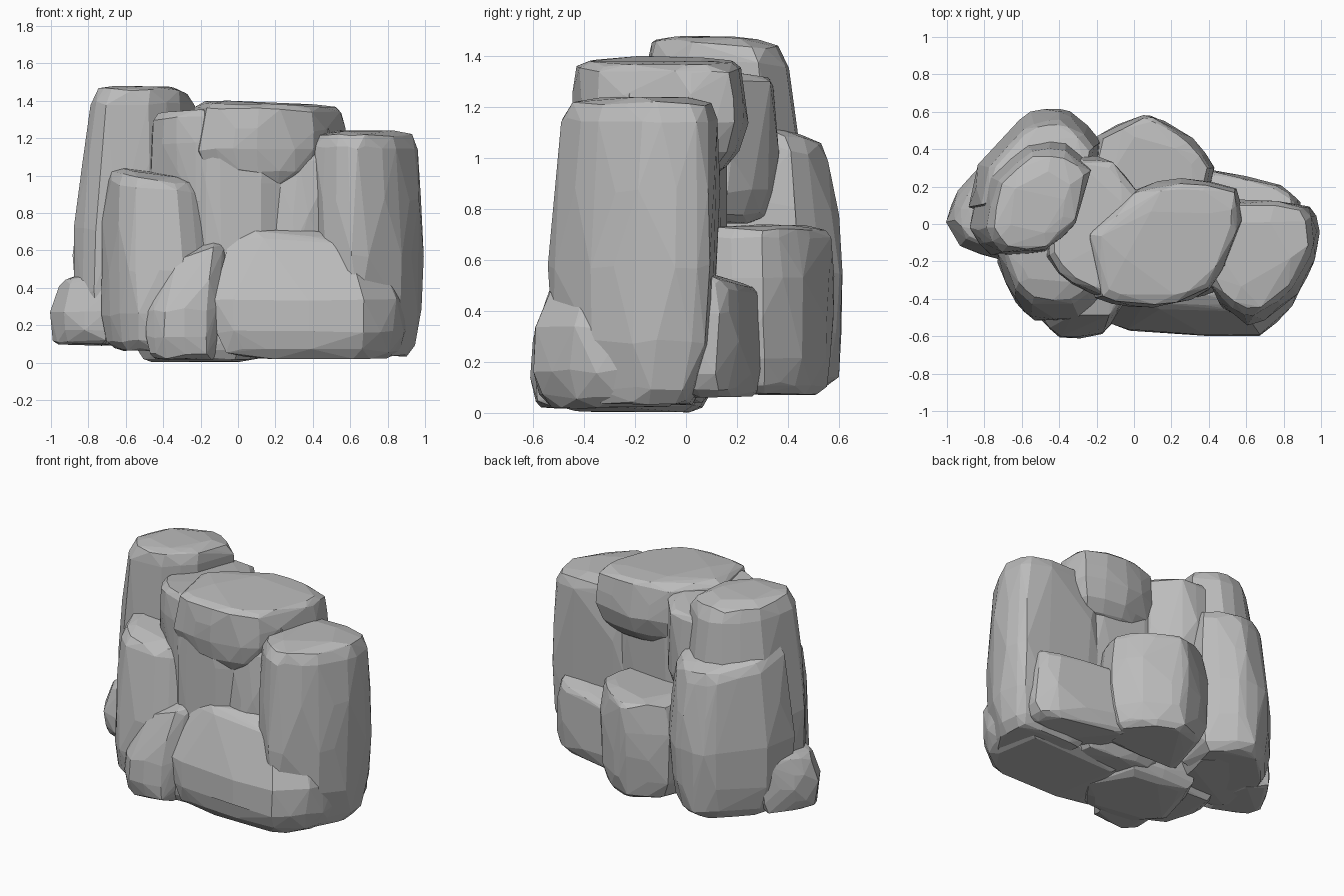
import bpy
import bmesh
import random
from mathutils import Vector

random.seed(4)

default_cube = bpy.data.objects.get("Cube")
if default_cube:
    bpy.data.objects.remove(default_cube, do_unlink=True)

# One plain stone colour
stone = bpy.data.materials.new("grey_stone")
stone.use_nodes = True
stone_colour = (0.5, 0.5, 0.5, 1)
stone.diffuse_color = stone_colour
stone.node_tree.nodes["Principled BSDF"].inputs["Base Color"].default_value = stone_colour

# Rounded upright profile shared by every boulder: height fraction, width
PROFILE = [(0, 0.76), (0.05, 0.9), (0.2, 0.98), (0.45, 1), (0.7, 1), (0.93, 0.97), (0.985, 0.88), (1, 0.6)]


def chipped(point, amount):
    """Nudge a point so that the facets become irregular."""
    offset = Vector((random.uniform(-1, 1), random.uniform(-1, 1), random.uniform(-1, 1)))
    return point + offset * amount


def boulder(name, outline, bottom, top, top_width=1, foot_width=1,
            lean=(0, 0), tilt=(0, 0), chip=0.011):
    """Stack scaled copies of a plan outline and wrap them in a faceted hull."""
    corners = [Vector((x, y, 0)) for x, y in outline]
    centre = sum(corners, Vector()) / len(corners)
    mesh = bmesh.new()
    for height, width in PROFILE:
        # Upper part narrows, leans and tilts; lower part narrows to the foot
        upper = max(0, height - 0.4) / 0.6
        lower = max(0, 0.4 - height) / 0.4
        scale = width * (1 + (top_width - 1) * upper) * (1 + (foot_width - 1) * lower)
        shift = Vector((lean[0], lean[1], 0)) * upper
        for index, corner in enumerate(corners):
            following = corners[(index + 1) % len(corners)]
            for blend in (0, 0.5):
                arm = corner.lerp(following, blend) - centre
                # Push edge midpoints out slightly for rounder sides
                arm *= scale * (1.03 if blend else 1)
                slope = (arm.x * tilt[0] + arm.y * tilt[1]) * upper
                spot = centre + arm + shift
                spot.z = bottom + (top - bottom) * height + slope
                mesh.verts.new(chipped(spot, chip))
    hull = bmesh.ops.convex_hull(mesh, input=mesh.verts)
    spare = set(hull["geom_interior"]) | set(hull["geom_unused"])
    bmesh.ops.delete(mesh, geom=[g for g in spare if isinstance(g, bmesh.types.BMVert)], context="VERTS")
    # Merge nearly level triangles into broader stone faces
    bmesh.ops.dissolve_limit(mesh, angle_limit=0.06, verts=mesh.verts, edges=mesh.edges)
    bmesh.ops.recalc_face_normals(mesh, faces=mesh.faces)
    data = bpy.data.meshes.new(name)
    mesh.to_mesh(data)
    mesh.free()
    data.materials.append(stone)
    rock = bpy.data.objects.new(name, data)
    bpy.context.scene.collection.objects.link(rock)
    return rock


# Tall boulder on the positive x side
boulder("side_boulder",
        [(0.46, -0.44), (0.6, -0.54), (0.7, -0.52), (0.87, -0.38), (0.98, -0.2),
         (0.99, -0.04), (0.95, 0.09), (0.6, 0.12), (0.36, 0.1), (0.38, -0.25)],
        0.04, 1.23, top_width=0.94, foot_width=0.9, lean=(-0.02, 0.03))

# Low wide block wrapping round the front corner
boulder("front_block",
        [(-0.13, -0.54), (0.1, -0.59), (0.68, -0.6), (0.85, -0.45),
         (0.92, -0.25), (0.85, 0.02), (0, 0)],
        0.03, 0.7, top_width=0.76, foot_width=0.97, lean=(-0.05, 0.09), tilt=(-0.06, 0.06))

# Central mass, its broad cap and the recessed rib beside it
boulder("central_mass",
        [(-0.24, -0.36), (-0.1, -0.42), (0.12, -0.42), (0.24, -0.33), (0.5, -0.24),
         (0.48, 0.08), (0.2, 0.14), (-0.1, 0.15), (-0.28, -0.1)],
        0.05, 1.34, lean=(0, 0.01))
boulder("central_cap",
        [(-0.2, -0.4), (-0.02, -0.44), (0.22, -0.43), (0.4, -0.35), (0.52, -0.12),
         (0.57, 0.02), (0.55, 0.18), (0.25, 0.24), (0, 0.18), (-0.25, -0.05)],
        0.94, 1.38, top_width=0.97, foot_width=0.86, tilt=(-0.04, 0))
boulder("front_rib",
        [(0.13, -0.36), (0.3, -0.4), (0.46, -0.36), (0.45, -0.15), (0.13, -0.15)],
        0.5, 1.13, top_width=0.78, lean=(0.02, 0.02))

# Shoulder column joining the central mass to the tower
boulder("upper_shoulder",
        [(-0.46, -0.18), (-0.32, -0.32), (-0.12, -0.4), (0, -0.1),
         (0.02, 0.18), (-0.12, 0.33), (-0.3, 0.36), (-0.44, 0.1)],
        0.75, 1.34, foot_width=0.96, tilt=(0.06, -0.05))

# Tower with a sloping buttress behind it
boulder("tower",
        [(-0.88, -0.02), (-0.77, -0.17), (-0.5, -0.15), (-0.3, 0.02),
         (-0.22, 0.34), (-0.36, 0.48), (-0.58, 0.48), (-0.81, 0.28)],
        0.1, 1.47, top_width=0.84, lean=(0.04, -0.04), tilt=(0, -0.06))
boulder("tower_buttress",
        [(-0.88, 0.1), (-0.6, 0), (-0.25, 0.1), (-0.18, 0.44),
         (-0.34, 0.6), (-0.47, 0.63), (-0.62, 0.56), (-0.83, 0.32)],
        0.1, 1.13, top_width=0.88, foot_width=0.96, lean=(0.02, -0.03), tilt=(0, -0.3))

# Small foot beside the tower
boulder("outer_foot",
        [(-1, 0.02), (-0.93, -0.11), (-0.7, -0.19), (-0.6, 0.2),
         (-0.82, 0.32), (-0.94, 0.17)],
        0.1, 0.47, top_width=0.9, lean=(0.03, 0), tilt=(0.25, 0))

# Rounded boulders at the front of the tower
boulder("front_boulder",
        [(-0.73, -0.2), (-0.64, -0.42), (-0.54, -0.51), (-0.3, -0.52),
         (-0.15, -0.4), (-0.12, 0), (-0.65, 0.05)],
        0.07, 1.01, top_width=0.88, lean=(-0.01, 0.07), tilt=(-0.12, 0.1))
boulder("front_wedge",
        [(-0.5, -0.52), (-0.4, -0.6), (-0.16, -0.6), (-0.07, -0.45),
         (-0.08, -0.2), (-0.45, -0.2)],
        0.02, 0.61, top_width=0.84, lean=(0.05, 0.08), tilt=(0.4, 0.2))

# Squat boulders at the back
boulder("back_boulder",
        [(-0.3, 0.05), (0.35, 0.05), (0.43, 0.3), (0.31, 0.45),
         (0.16, 0.55), (0.04, 0.58), (-0.2, 0.47)],
        0.08, 0.73, top_width=0.97, foot_width=0.94)
boulder("back_ledge",
        [(0.25, -0.05), (0.88, -0.05), (0.89, 0.12), (0.78, 0.2), (0.4, 0.29), (0.25, 0.3)],
        0.07, 0.53, top_width=0.93, tilt=(0, -0.3))

# Base stone under the middle
boulder("base_stone",
        [(-0.55, -0.3), (-0.35, -0.52), (0, -0.5), (0.15, -0.3),
         (0.05, 0.06), (-0.4, 0.1)],
        0.01, 0.3, chip=0.008)
